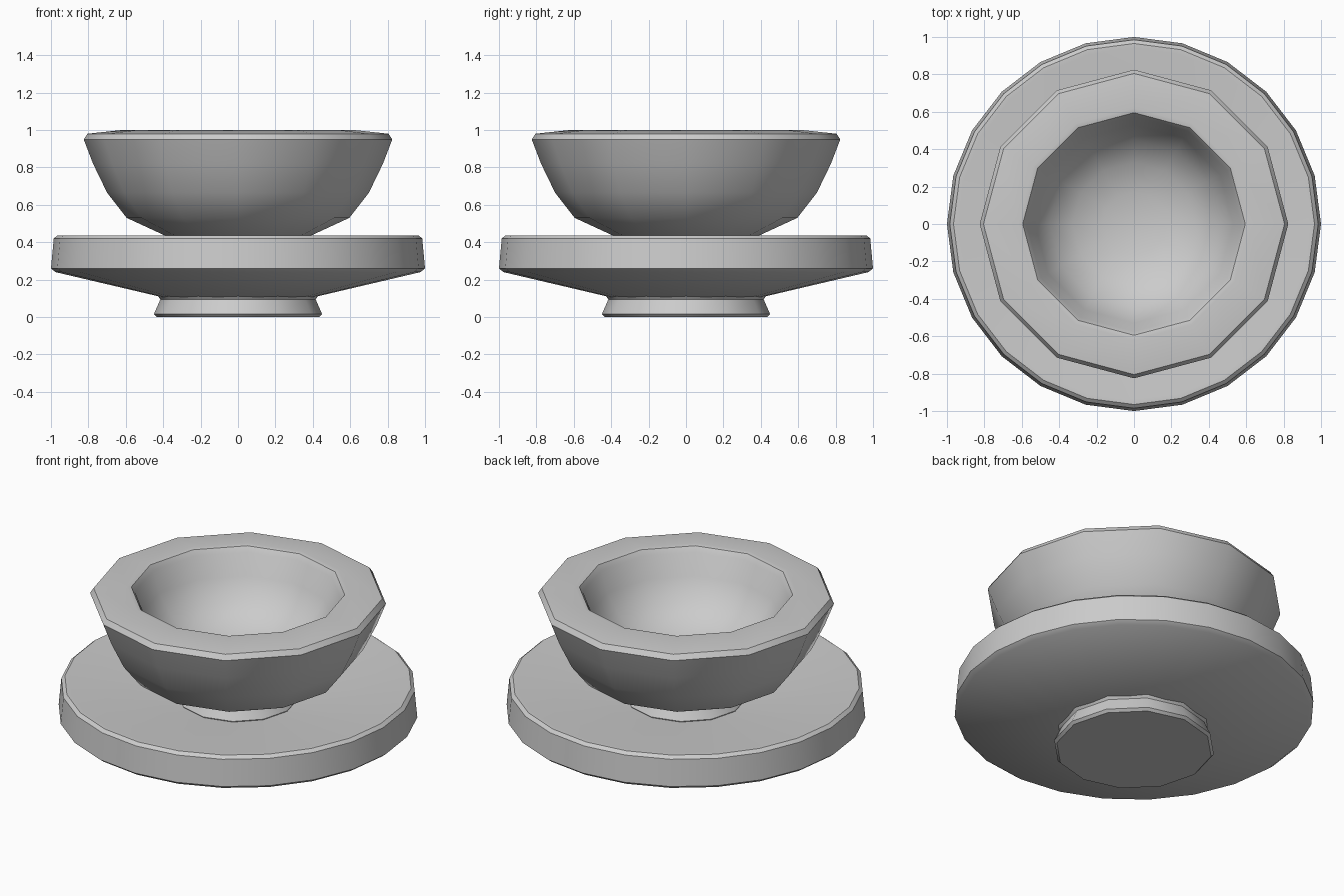
import bpy, bmesh, math
from math import sin, cos, tau

if "Cube" in bpy.data.objects:
    bpy.data.objects.remove(bpy.data.objects["Cube"])


def lathe(name, profile, sides, angle=40):
    """Revolve an (r, z) profile about z; points with r = 0 become poles."""
    bm = bmesh.new()
    rings = []
    for r, z in profile:
        if r == 0:
            rings.append([bm.verts.new((0, 0, z))] * sides)
        else:
            rings.append([bm.verts.new((r * cos(tau * i / sides), r * sin(tau * i / sides), z))
                          for i in range(sides)])
    for a, b in zip(rings, rings[1:]):
        for i in range(sides):
            j = (i + 1) % sides
            corners = list(dict.fromkeys((a[i], a[j], b[j], b[i])))
            bm.faces.new(corners)
    bmesh.ops.recalc_face_normals(bm, faces=bm.faces)
    mesh = bpy.data.meshes.new(name)
    bm.to_mesh(mesh)
    bm.free()
    ob = bpy.data.objects.new(name, mesh)
    bpy.context.collection.objects.link(ob)
    bpy.ops.object.select_all(action='DESELECT')
    ob.select_set(True)
    bpy.context.view_layer.objects.active = ob
    bpy.ops.object.shade_smooth_by_angle(angle=math.radians(angle))
    return ob


# Flared foot under the saucer
lathe("saucer_foot", [(0, 0), (0.435, 0), (0.45, 0.015), (0.415, 0.095), (0.43, 0.115),
                      (0.40, 0.15), (0, 0.15)], 12)

# Saucer: sloping underside, upright rim, shallow dished top
lathe("saucer", [(0, 0.105), (0.40, 0.105), (0.975, 0.24), (1.0, 0.26), (0.985, 0.42),
                 (0.965, 0.437), (0.94, 0.437), (0.33, 0.345), (0, 0.345)], 24)

# Small flared foot under the bowl
lathe("bowl_foot", [(0, 0.335), (0.33, 0.335), (0.335, 0.35), (0.30, 0.405), (0.28, 0.44),
                    (0, 0.44)], 12)

# Thick bowl: curved outside, outward sloping rim, round hollow
lathe("bowl", [(0, 0.40), (0.30, 0.40), (0.40, 0.44), (0.595, 0.53), (0.70, 0.665),
               (0.775, 0.82), (0.825, 0.95), (0.805, 0.98), (0.62, 1.0), (0.595, 0.995),
               (0.575, 0.965), (0.53, 0.84), (0.45, 0.72), (0.33, 0.635), (0.17, 0.59),
               (0, 0.58)], 12)
